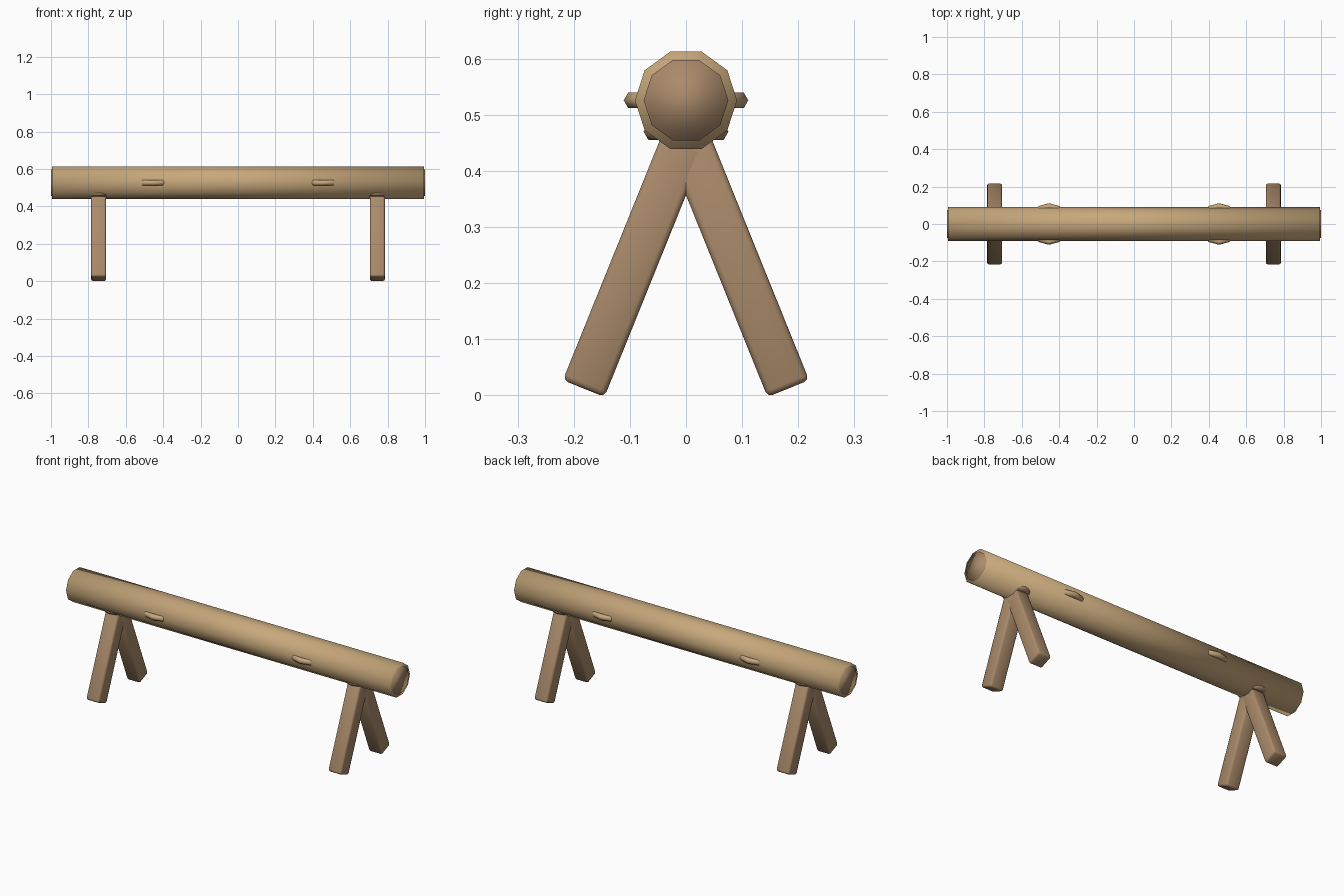
import bpy
from math import radians, sin, cos

if "Cube" in bpy.data.objects:
    bpy.data.objects.remove(bpy.data.objects["Cube"], do_unlink=True)


def material(name, colour):
    mat = bpy.data.materials.new(name)
    mat.use_nodes = True
    mat.diffuse_color = (*colour, 1)
    bsdf = mat.node_tree.nodes["Principled BSDF"]
    bsdf.inputs["Base Color"].default_value = (*colour, 1)
    bsdf.inputs["Roughness"].default_value = 0.9
    return mat


tan_wood = material("tan wood", (0.57, 0.39, 0.2))
brown_wood = material("brown wood", (0.40, 0.255, 0.145))


def finish(name, mat):
    obj = bpy.context.object
    obj.name = name
    obj.data.materials.append(mat)
    bpy.ops.object.shade_smooth()
    return obj


AXIS_Z = 0.526


def rod(name, radius, length, x, mat):
    """Ten-sided rod lying along x."""
    bpy.ops.mesh.primitive_cylinder_add(
        vertices=10, radius=radius, depth=length,
        location=(x, 0, AXIS_Z), rotation=(0, radians(90), 0))
    return finish(name, mat)


def ring(name, major, minor, x, z, mat):
    """Horizontal band with a six-sided section, mostly sunk in the log."""
    bpy.ops.mesh.primitive_torus_add(
        major_segments=12, minor_segments=6, major_radius=major,
        minor_radius=minor, location=(x, 0, z))
    return finish(name, mat)


def leg(name, x, side):
    """Bevelled square post leaning outwards from under the log."""
    tilt, top, bottom = radians(22), -0.09, 0.388
    mid = (top + bottom) / 2
    bpy.ops.mesh.primitive_cube_add(
        size=1,
        location=(x, side * (0.037 + mid * sin(tilt)), 0.372 - mid * cos(tilt)),
        rotation=(side * tilt, 0, 0))
    obj = bpy.context.object
    obj.scale = (0.08, 0.08, bottom - top)
    bpy.ops.object.transform_apply(location=False, rotation=False, scale=True)
    bevel = obj.modifiers.new("soft edges", 'BEVEL')
    bevel.width = 0.01
    bevel.segments = 2
    return finish(name, brown_wood)


# Log with a cut face at each end
rod("log", 0.091, 1.99, 0, tan_wood)

for s, label in ((1, "left"), (-1, "right")):
    rod(f"{label}_end_cap", 0.0755, 0.02, s * 0.99, brown_wood)
    # Knots showing on both sides of the log
    ring(f"{label}_knot_band", 0.095, 0.016, s * 0.455, AXIS_Z, tan_wood)
    # Collar and splayed pair of legs
    ring(f"{label}_leg_collar", 0.058, 0.0175, s * 0.745, 0.47, brown_wood)
    leg(f"{label}_front_leg", s * 0.745, -1)
    leg(f"{label}_back_leg", s * 0.745, 1)
